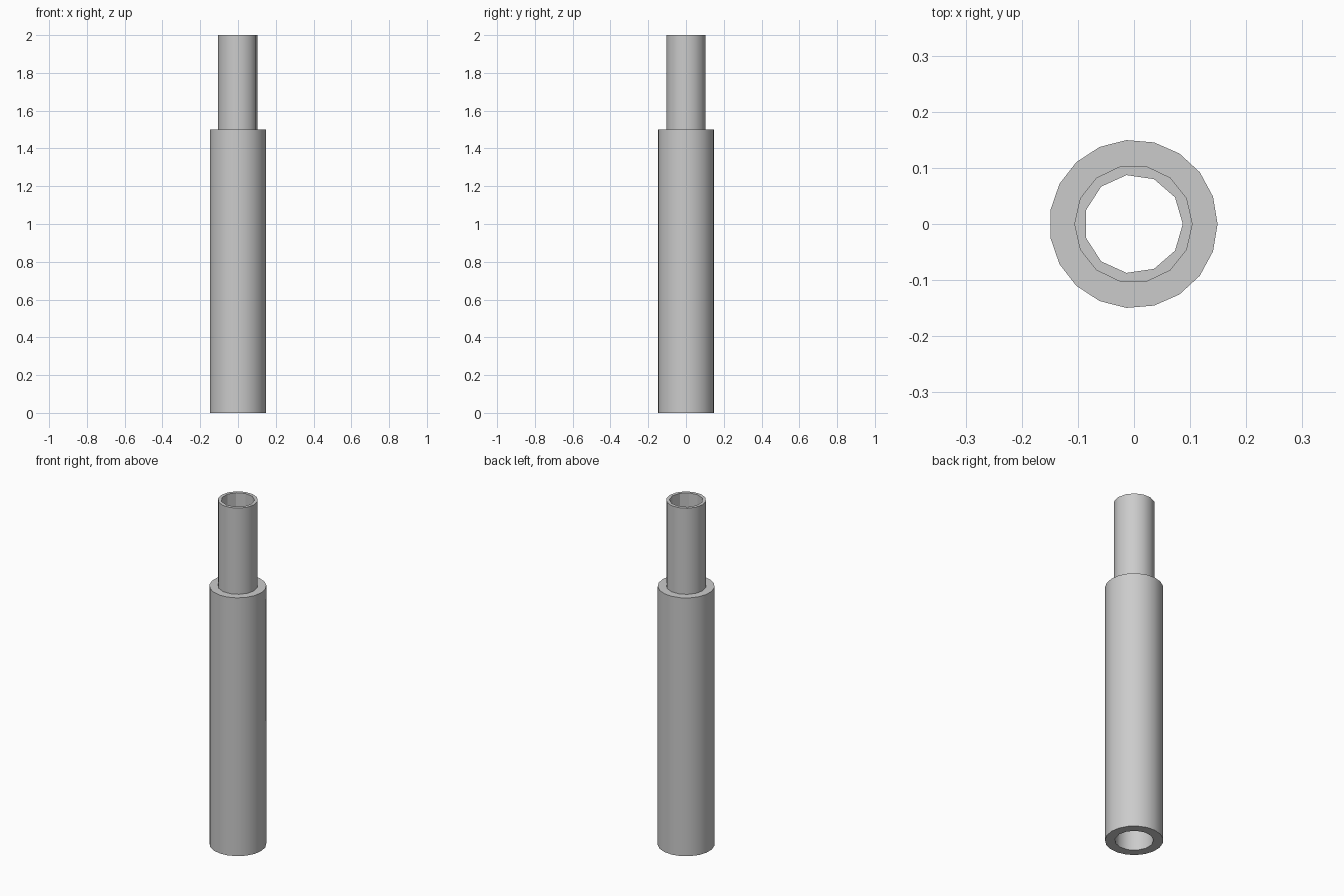
import bpy
import bmesh
from math import cos, sin, pi, radians

cube = bpy.data.objects.get("Cube")
if cube:
    bpy.data.objects.remove(cube, do_unlink=True)

CENTRE_X = -0.001

# Radius and number of sides of each cylindrical surface
SLEEVE = (0.150, 19)
SPIGOT = (0.1055, 14)
SPIGOT_BORE = (0.088, 11)
SLEEVE_BORE = (0.100, 13)

# Wall surfaces in order around the cross-section: shape, start z, end z
WALLS = [
    (SLEEVE, 0.0, 1.5),
    (SPIGOT, 1.5, 2.0),
    (SPIGOT_BORE, 2.0, 1.4),
    (SLEEVE_BORE, 1.4, 0.0),
]


def add_ring(bm, shape, z):
    radius, sides = shape
    return [bm.verts.new((CENTRE_X + radius * cos(2 * pi * i / sides),
                          radius * sin(2 * pi * i / sides), z))
            for i in range(sides)]


def ring_edges(bm, ring):
    edges = []
    for a, b in zip(ring, ring[1:] + ring[:1]):
        edges.append(bm.edges.get((a, b)) or bm.edges.new((a, b)))
    return edges


bm = bmesh.new()
rings = []

# Cylinder walls, outside and inside
for shape, z_start, z_end in WALLS:
    start, end = add_ring(bm, shape, z_start), add_ring(bm, shape, z_end)
    for i in range(len(start)):
        bm.faces.new((start[i - 1], start[i], end[i], end[i - 1]))
    rings.append((start, end))

# Flat annular ledges joining each wall to the next
for i, (_, end) in enumerate(rings):
    following = rings[(i + 1) % len(rings)][0]
    bmesh.ops.triangle_fill(bm, use_beauty=True,
                            edges=ring_edges(bm, end) + ring_edges(bm, following))

bmesh.ops.recalc_face_normals(bm, faces=bm.faces)
mesh = bpy.data.meshes.new("stepped_tube")
bm.to_mesh(mesh)
bm.free()

# Grey plastic
grey = bpy.data.materials.new("grey")
grey.use_nodes = True
colour = (0.6, 0.6, 0.6, 1.0)
grey.diffuse_color = colour
grey.node_tree.nodes["Principled BSDF"].inputs["Base Color"].default_value = colour
mesh.materials.append(grey)

tube = bpy.data.objects.new("stepped_tube", mesh)
bpy.context.collection.objects.link(tube)
bpy.ops.object.select_all(action="DESELECT")
tube.select_set(True)
bpy.context.view_layer.objects.active = tube
bpy.ops.object.shade_smooth_by_angle(angle=radians(30))
